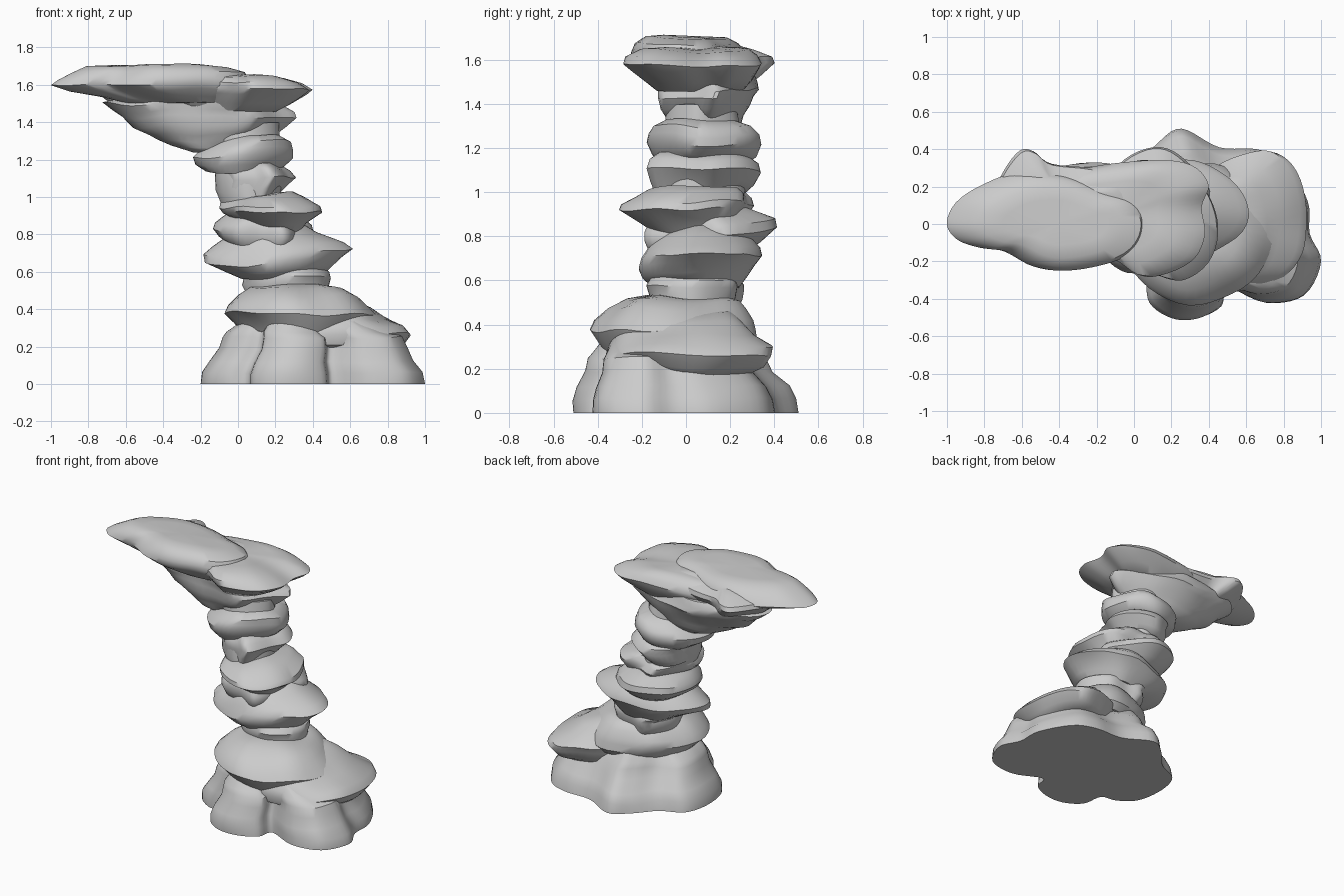
import bpy, bmesh, math
from mathutils import Vector, noise

STEPS = 5


def smooth_outline(pts):
    """Closed Catmull-Rom curve through pts, normalised to the unit square."""
    n, out = len(pts), []
    for i in range(n):
        a, b, c, d = [Vector(pts[(i + k) % n]) for k in (-1, 0, 1, 2)]
        for s in range(STEPS):
            t = s / STEPS
            out.append(0.5 * (2 * b + (c - a) * t + (2 * a - 5 * b + 4 * c - d) * t * t
                              + (3 * b - a - 3 * c + d) * t ** 3))
    x0, x1 = min(p.x for p in out), max(p.x for p in out)
    y0, y1 = min(p.y for p in out), max(p.y for p in out)
    return [((p.x - x0) / (x1 - x0), (p.y - y0) / (y1 - y0)) for p in out]


def slab(name, outline, rings, tilt=(0, 0), rough=0.03):
    """Loft an outline through rings of (z, x0, x1, y0, y1)."""
    shape = smooth_outline(outline)
    bm = bmesh.new()
    loops = []
    cx = sum(r[1] + r[2] for r in rings) / len(rings) / 2
    cy = sum(r[3] + r[4] for r in rings) / len(rings) / 2
    for z, x0, x1, y0, y1 in rings:
        loop = []
        for u, v in shape:
            p = Vector((x0 + u * (x1 - x0), y0 + v * (y1 - y0), z))
            if z > 0:
                w = noise.noise_vector(p * 4.0) * rough
                p += Vector((w.x * 0.6, w.y * 0.6, w.z))
                p.z += tilt[0] * (p.x - cx) + tilt[1] * (p.y - cy)
            loop.append(bm.verts.new(p))
        loops.append(loop)
    n = len(shape)
    for a, b in zip(loops, loops[1:]):
        for i in range(n):
            j = (i + 1) % n
            bm.faces.new((a[i], a[j], b[j], b[i]))
    # close the ends with a flat bottom and a slightly domed top
    bm.faces.new(loops[0][::-1])
    centre = bm.verts.new(sum((v.co for v in loops[-1]), Vector()) / n + Vector((0, 0, 0.004)))
    for i in range(n):
        bm.faces.new((loops[-1][i], loops[-1][(i + 1) % n], centre))
    bmesh.ops.recalc_face_normals(bm, faces=bm.faces)
    me = bpy.data.meshes.new(name)
    bm.to_mesh(me)
    bm.free()
    ob = bpy.data.objects.new(name, me)
    bpy.context.collection.objects.link(ob)
    bpy.ops.object.select_all(action='DESELECT')
    ob.select_set(True)
    bpy.context.view_layer.objects.active = ob
    bpy.ops.object.shade_smooth_by_angle(angle=math.radians(42))
    return ob


# Rounded irregular outlines shared by the column rocks
BLOB_A = [(-1, 0), (-.75, -.65), (-.1, -1), (.6, -.75), (1, -.1), (.75, .6), (.2, 1), (-.6, .75)]
BLOB_B = [(-1, .2), (-.8, -.5), (-.3, -.85), (.3, -1), (.85, -.55), (1, .1), (.6, .8), (0, .9), (-.5, 1)]
BLOB_C = [(-1, -.1), (-.6, -.8), (0, -.9), (.5, -1), (.8, -.3), (1, .2), (.5, .75), (-.1, 1), (-.8, .7)]

# Lobed foot
slab("foot", [(-.2, .05), (-.17, -.15), (-.06, -.25), (.05, -.28), (.08, -.42), (.2, -.5), (.34, -.5),
              (.46, -.44), (.5, -.34), (.7, -.42), (.9, -.38), (.99, -.2), (.93, -.05), (.92, .12),
              (.8, .33), (.65, .4), (.45, .41), (.25, .51), (.12, .43), (0, .3), (-.15, .22)],
     [(0, -.2, 1, -.51, .51), (.06, -.19, .99, -.51, .5), (.12, -.15, .94, -.49, .47),
      (.19, -.1, .91, -.45, .39), (.25, -.08, .88, -.44, .36), (.28, -.06, .8, -.42, .33),
      (.34, .02, .68, -.38, .28)], rough=.02)

# Ledge on the right of the foot
slab("foot_ledge", [(.3, -.3), (.5, -.36), (.75, -.3), (.9, -.15), (.92, .1), (.85, .32), (.7, .4), (.45, .33), (.25, .1)],
     [(.17, .35, .82, -.28, .3), (.21, .3, .88, -.34, .36), (.27, .28, .93, -.36, .39),
      (.31, .28, .89, -.35, .4), (.35, .28, .78, -.33, .32), (.41, .28, .71, -.28, .26),
      (.46, .28, .62, -.2, .2)])

# Broad shoulder above the foot
slab("shoulder", BLOB_A,
     [(.28, .02, .7, -.36, .28), (.33, -.02, .73, -.4, .32), (.38, -.07, .74, -.44, .31),
      (.42, -.05, .7, -.42, .3), (.47, .01, .64, -.36, .27), (.505, .07, .57, -.28, .24),
      (.515, .12, .5, -.18, .2)])

# Column rocks, bottom to top
slab("neck_rock", BLOB_B,
     [(.46, .06, .5, -.15, .22), (.52, .02, .49, -.17, .25), (.56, .03, .5, -.18, .26),
      (.59, .0, .49, -.16, .26), (.65, .05, .4, -.14, .22)])
slab("lower_rock", BLOB_A,
     [(.56, .02, .46, -.14, .24), (.61, -.07, .51, -.19, .28), (.66, -.17, .56, -.21, .31),
      (.7, -.18, .62, -.2, .34), (.74, -.13, .57, -.18, .33), (.8, -.04, .42, -.15, .28),
      (.84, .02, .36, -.1, .22)], tilt=(.06, .04))
slab("tilted_rock", BLOB_C,
     [(.7, 0, .3, -.1, .24), (.76, -.1, .36, -.17, .34), (.81, -.14, .4, -.19, .41),
      (.85, -.13, .39, -.19, .4), (.89, -.08, .35, -.17, .33), (.93, 0, .3, -.12, .26)], tilt=(-.05, .08))
slab("middle_rock", BLOB_B,
     [(.8, .08, .32, -.1, .2), (.86, 0, .37, -.2, .24), (.92, -.08, .46, -.31, .29),
      (.95, -.1, .45, -.3, .31), (.99, -.09, .36, -.22, .3), (1.015, -.06, .3, -.17, .27)])
slab("column_core", BLOB_A,
     [(.95, -.08, .23, -.13, .26), (1.04, -.12, .23, -.14, .27), (1.16, -.13, .22, -.13, .27),
      (1.28, -.12, .22, -.1, .24), (1.4, -.2, .22, -.08, .22)])
slab("upper_rock", BLOB_C,
     [(1.01, -.1, .22, -.14, .27), (1.05, -.11, .26, -.16, .31), (1.1, -.1, .31, -.18, .34),
      (1.14, -.12, .28, -.17, .33), (1.17, -.1, .23, -.13, .28)])
slab("top_column_rock", BLOB_A,
     [(1.13, -.18, .2, -.13, .27), (1.17, -.23, .25, -.16, .32), (1.22, -.24, .29, -.18, .34),
      (1.26, -.2, .29, -.17, .33), (1.3, -.1, .28, -.15, .29), (1.33, -.06, .22, -.09, .22)])

# Overhanging cap: stepped underside, right block, rear lobe and top plate
slab("cap_underside", BLOB_C,
     [(1.25, -.24, .08, -.02, .19), (1.28, -.36, .12, -.05, .22), (1.31, -.44, .14, -.06, .25),
      (1.34, -.48, .2, -.09, .26), (1.38, -.56, .26, -.11, .29), (1.43, -.61, .32, -.12, .31),
      (1.46, -.66, .31, -.12, .33), (1.5, -.71, .24, -.13, .32), (1.54, -.6, .22, -.13, .3)])
slab("cap_right_block", [(-.5, 0), (-.3, -.18), (-.1, -.2), (.08, -.28), (.3, -.2), (.38, -.07), (.36, .08),
                         (.4, .2), (.3, .3), (.1, .33), (-.2, .3), (-.45, .2)],
     [(1.46, -.4, .22, -.13, .26), (1.5, -.46, .29, -.18, .3), (1.55, -.5, .37, -.25, .33),
      (1.575, -.5, .4, -.28, .34), (1.61, -.48, .34, -.27, .32), (1.64, -.45, .24, -.21, .28),
      (1.65, -.4, .15, -.14, .23)], rough=.02)
slab("cap_rear_lobe", [(-.78, .1), (-.73, .27), (-.63, .4), (-.55, .4), (-.45, .33), (-.2, .3), (0, .28), (.05, .1), (-.4, 0)],
     [(1.47, -.62, 0, .05, .28), (1.52, -.7, .05, .03, .34), (1.58, -.78, .08, 0, .4),
      (1.61, -.77, .08, 0, .39), (1.64, -.7, .02, 0, .31), (1.66, -.62, -.05, .02, .24)], rough=.02)
slab("cap_top_plate", [(-1, .02), (-.95, -.07), (-.83, -.12), (-.7, -.14), (-.55, -.22), (-.4, -.24), (-.15, -.2),
                       (0, -.1), (.04, .03), (-.03, .14), (-.2, .2), (-.45, .28), (-.7, .27), (-.93, .15)],
     [(1.5, -.55, -.02, -.14, .18), (1.53, -.72, .02, -.18, .22), (1.57, -.9, .06, -.23, .26),
      (1.6, -1, .07, -.25, .28), (1.63, -.96, .06, -.25, .27), (1.67, -.88, .04, -.23, .24),
      (1.7, -.81, -.05, -.18, .19), (1.708, -.7, -.14, -.11, .13)], rough=.015)
